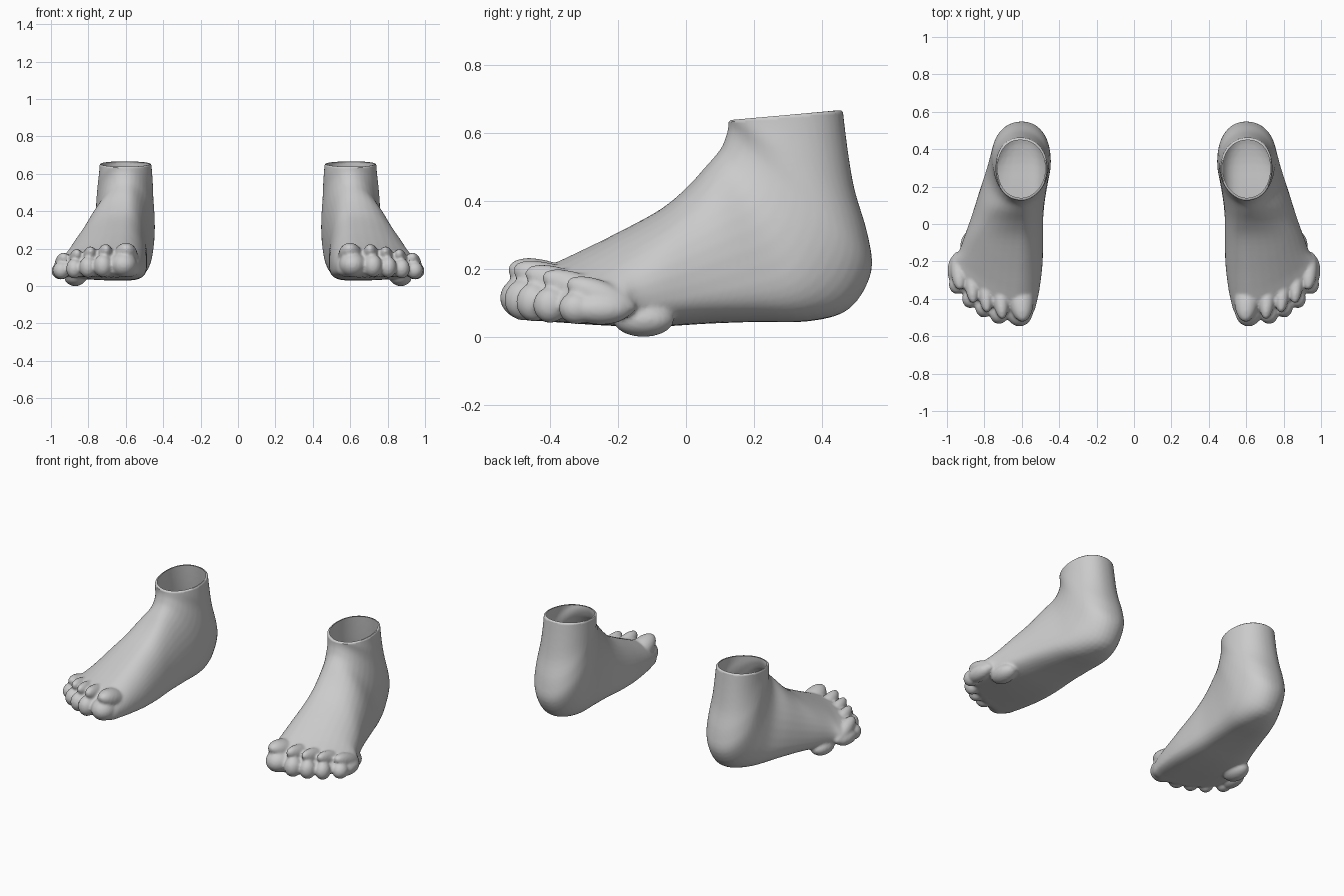
import bpy, bmesh, math
from mathutils import Vector, Matrix

if "Cube" in bpy.data.objects:
    bpy.data.objects.remove(bpy.data.objects["Cube"])

skin = bpy.data.materials.new("light grey")
skin.diffuse_color = (0.6, 0.6, 0.6, 1)
skin.use_nodes = True
skin.node_tree.nodes["Principled BSDF"].inputs["Base Color"].default_value = skin.diffuse_color

# foot cross-sections: top y,z | bottom y,z | inner x, outer x, ridge x | widest height | toe-line bend
SECTIONS = [
    (-.515, .135, -.515, .08, .57, .935, .64, .45, 1.45),
    (-.475, .170, -.475, .055, .535, .965, .64, .42, 1.45),
    (-.42, .203, -.42, .05, .518, .978, .64, .38, 1.4),
    (-.34, .240, -.35, .045, .503, .962, .63, .35, 1.3),
    (-.22, .297, -.22, .037, .489, .935, .62, .32, .7),
    (-.08, .372, -.08, .035, .486, .905, .61, .30, .2),
    (.00, .437, .06, .043, .485, .868, .60, .30, 0),
    (.06, .503, .20, .048, .473, .83, .60, .32, 0),
    (.10, .55, .36, .05, .455, .79, .60, .36, 0),
    (.116, .585, .48, .085, .445, .772, .60, .42, 0),
    (.123, .61, .545, .19, .447, .762, .60, .46, 0),
    (.125, .63, .535, .30, .452, .757, .60, .48, 0),
    (.125, .65, .497, .43, .455, .75, .61, .5, 0),
    (.127, .68, .476, .55, .46, .742, .61, .5, 0),
    (.132, .72, .458, .70, .468, .738, .61, .5, 0),
]
N, STEPS = 40, 4


def spow(v, e):
    return math.copysign(abs(v) ** e, v)


def smooth_sections():
    """Catmull-Rom blend between the given sections, with a sole roundness value added."""
    rows = [s + (.62 if i < 8 else .72 if i == 8 else .92,) for i, s in enumerate(SECTIONS)]
    for i in range(len(rows) - 1):
        a, b, c, d = (rows[min(max(i + k, 0), len(rows) - 1)] for k in (-1, 0, 1, 2))
        for j in range(STEPS):
            t = j / STEPS
            yield [.5 * (2 * q + (r - p) * t + (2 * p - 5 * q + 4 * r - s) * t * t
                         + (3 * q - p - 3 * r + s) * t ** 3) for p, q, r, s in zip(a, b, c, d)]
    yield rows[-1]


def add_loft(bm):
    rings = []
    for ty, tz, by, bz, xl, xr, xp, h, bend, low in smooth_sections():
        top, bot = Vector((0, ty, tz)), Vector((0, by, bz))
        ring = []
        for k in range(N):
            a = 2 * math.pi * k / N
            c, s = math.cos(a), math.sin(a)
            e = 1.0 if s > 0 else low
            u, v = spow(c, e), spow(s, e)
            x = xp + u * ((xr - xp) if u > 0 else (xp - xl))
            p = bot.lerp(top, h + v * ((1 - h) if v > 0 else h))
            ring.append(bm.verts.new((x, p.y + bend * (x - .6) ** 2, p.z)))
        rings.append(ring)
    for r0, r1 in zip(rings, rings[1:]):
        for k in range(N):
            bm.faces.new((r0[k], r0[(k + 1) % N], r1[(k + 1) % N], r1[k]))
    bm.faces.new(rings[0])
    bm.faces.new(rings[-1])
    bmesh.ops.recalc_face_normals(bm, faces=bm.faces)


def add_blob(bm, centre, radii, pitch=0, yaw=0):
    m = (Matrix.Translation(centre) @ Matrix.Rotation(math.radians(yaw), 4, 'Z')
         @ Matrix.Rotation(math.radians(pitch), 4, 'X') @ Matrix.Diagonal((*radii, 1)))
    bmesh.ops.create_uvsphere(bm, u_segments=24, v_segments=16, radius=1, matrix=m)


bm = bmesh.new()
add_loft(bm)

# toes: rounded tip plus long knuckle; x, tip y, tip z, half width, half height, knuckle length
for x, tip, z, r, rz, length in ((.612, -.548, .118, .072, .066, .15), (.722, -.535, .112, .050, .060, .16),
                                 (.803, -.500, .105, .045, .056, .15), (.876, -.450, .097, .043, .052, .14),
                                 (.945, -.375, .088, .045, .047, .11)):
    add_blob(bm, (x, tip + r * 1.15, z), (r, r * 1.15, rz))
    add_blob(bm, (x - .008, tip + length + .015, z + .035), (r * .95, length, rz * .93), -22, -4)
# outer ball of the foot and outer edge of the little toe
add_blob(bm, (.87, -.125, .055), (.06, .09, .05))
add_blob(bm, (.948, -.25, .085), (.049, .09, .045))

src = bpy.data.meshes.new("foot_source")
bm.to_mesh(src)
bm.free()
helper = bpy.data.objects.new("foot_helper", src)
bpy.context.collection.objects.link(helper)

# fuse the volumes into one skin
rem = helper.modifiers.new("fuse", 'REMESH')
rem.mode = 'VOXEL'
rem.voxel_size = 0.008
sm = helper.modifiers.new("soften", 'SMOOTH')
sm.factor = 0.5
sm.iterations = 6
dg = bpy.context.evaluated_depsgraph_get()
fused = bpy.data.meshes.new_from_object(helper.evaluated_get(dg))
bpy.data.objects.remove(helper)

# slanted open ankle with a thin lip turned inward
bm = bmesh.new()
bm.from_mesh(fused)
bmesh.ops.bisect_plane(bm, geom=bm.verts[:] + bm.edges[:] + bm.faces[:],
                       plane_co=(.6, .13, .632), plane_no=(0, -.085, 1), clear_outer=True)
rim = [e for e in bm.edges if e.is_boundary]
for scale, rise in ((.965, .006), (.95, 0)):
    new = bmesh.ops.extrude_edge_only(bm, edges=rim)["geom"]
    rim = [g for g in new if isinstance(g, bmesh.types.BMEdge) and g.is_boundary]
    for v in {v for e in rim for v in e.verts}:
        v.co.x = .603 + (v.co.x - .603) * scale
        v.co.y = .298 + (v.co.y - .298) * scale
        v.co.z += rise
# rest the lowest point on the ground
low = min(v.co.z for v in bm.verts)
for v in bm.verts:
    v.co.z -= low * max(0, 1 - v.co.z / .3)

# mirrored pair
for name, side in (("right_foot", 1), ("left_foot", -1)):
    if side < 0:
        bmesh.ops.scale(bm, vec=(-1, 1, 1), verts=bm.verts)
        bmesh.ops.reverse_faces(bm, faces=bm.faces)
    me = bpy.data.meshes.new(name)
    bm.to_mesh(me)
    me.materials.clear()
    me.materials.append(skin)
    ob = bpy.data.objects.new(name, me)
    bpy.context.collection.objects.link(ob)
    bpy.ops.object.select_all(action='DESELECT')
    ob.select_set(True)
    bpy.context.view_layer.objects.active = ob
    bpy.ops.object.shade_smooth_by_angle(angle=math.radians(50))
bm.free()
